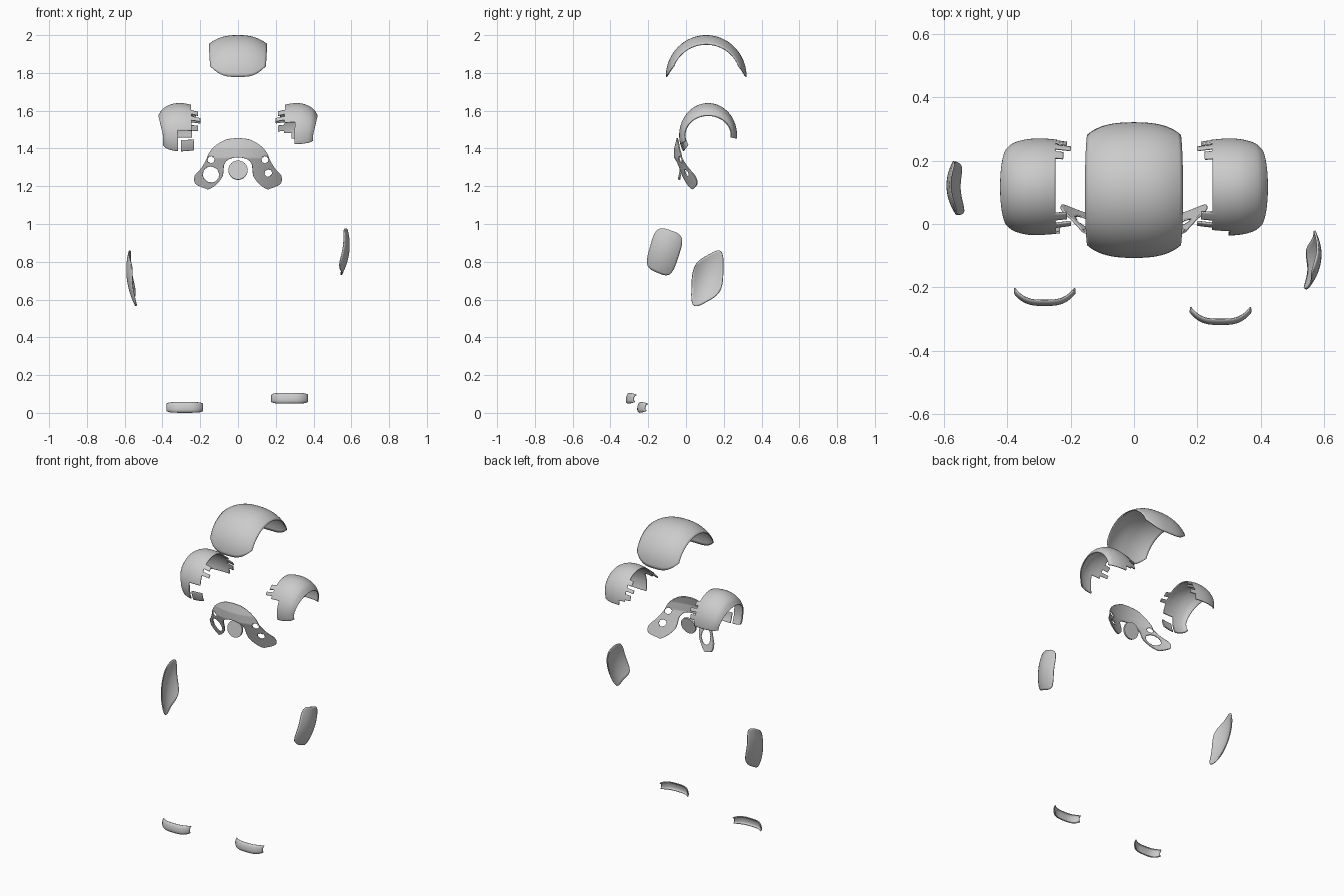
import bpy, bmesh, math

if "Cube" in bpy.data.objects:
    bpy.data.objects.remove(bpy.data.objects["Cube"])


def sheet(name, nu, nv, point, keep=None, thick=0.006):
    """Curved plate from a parametric grid; keep(u, v) cuts slots and holes."""
    bm = bmesh.new()
    grid = [[bm.verts.new(point(i / nu, j / nv)) for j in range(nv + 1)] for i in range(nu + 1)]
    for i in range(nu):
        for j in range(nv):
            if keep is None or keep((i + .5) / nu, (j + .5) / nv):
                bm.faces.new((grid[i][j], grid[i + 1][j], grid[i + 1][j + 1], grid[i][j + 1]))
    bmesh.ops.delete(bm, geom=[v for v in bm.verts if not v.link_faces], context='VERTS')
    bmesh.ops.remove_doubles(bm, verts=bm.verts, dist=1e-5)
    bmesh.ops.recalc_face_normals(bm, faces=bm.faces)
    me = bpy.data.meshes.new(name)
    bm.to_mesh(me)
    bm.free()
    ob = bpy.data.objects.new(name, me)
    bpy.context.collection.objects.link(ob)
    mod = ob.modifiers.new("thickness", 'SOLIDIFY')
    mod.thickness = thick
    mod.offset = 0
    smooth(ob)
    return ob


def smooth(ob):
    bpy.ops.object.select_all(action='DESELECT')
    ob.select_set(True)
    bpy.context.view_layer.objects.active = ob
    bpy.ops.object.shade_smooth_by_angle(angle=math.radians(40))


def spline(pts, t):
    """Catmull-Rom point on a list of tuples, t in 0..1."""
    n = len(pts) - 1
    k = min(int(t * n), n - 1)
    f = t * n - k
    a, b, c, d = (pts[max(0, min(n, k + o))] for o in (-1, 0, 1, 2))
    return [.5 * (2 * q + (r - p) * f + (2 * p - 5 * q + 4 * r - s) * f * f
                  + (3 * q - p - 3 * r + s) * f ** 3) for p, q, r, s in zip(a, b, c, d)]


# helmet: arched dome band with rounded corners
def helmet(u, v):
    s = 2 * u - 1
    t0 = 19 * abs(s) ** 3.5
    t = math.radians(t0 + (180 - 2 * t0) * v)
    drop = abs(s) ** 2.5
    return (.153 * s * (1 - .06 * (1 - math.sin(t))), .107 - .211 * (1 - .14 * drop) * math.cos(t),
            1.779 + .218 * (1 - .21 * drop) * math.sin(t))


sheet("helmet_dome", 28, 40, helmet)


# shoulders: domed arches with torn, slotted inner edges
CREST = [(.20, .86), (.25, .95), (.30, 1.0), (.35, .97), (.395, .83), (.42, .62)]


def shoulder(side, t_front, t_back):
    def point(u, v):
        x, f = spline(CREST, u)
        t = math.radians(t_front + (t_back - t_front) * v)
        x -= .025 * (1 - max(0, math.sin(t))) * u
        return (side * x, .117 - .150 * (.5 + .5 * f) * math.cos(t), 1.47 + .167 * f * math.sin(t))

    def keep(u, v):
        x = spline(CREST, u)[0]
        t = t_front + (t_back - t_front) * v
        if x < .25:  # strips on the inner edge
            strips = ((30, 38), (44, 56), (128, 140), (146, 153), (160, 172))
            if side < 0 and t < -8 and x > .24:
                return True
            return any(a < t < b and x > .2 + .012 * (i % 3) for i, (a, b) in enumerate(strips))
        if side > 0:  # front flap only on the outer half
            if t < 25 and x < .31:
                return False
            return not (t > 176 and x < .29)
        if x < .33 and (-8 < t < 8):
            return False
        return not (t < 8 and .315 < x < .33)
    return point, keep


for side, label, a, b in ((1, "right", -16, 186), (-1, "left", -30, 184)):
    p, k = shoulder(side, a, b)
    sheet("shoulder_guard_" + label, 46, 100, p, k)


# collar: horseshoe chest plate with holes
OUTER = [(0, 1.455), (.06, 1.447), (.115, 1.417), (.15, 1.38), (.17, 1.335),
         (.195, 1.295), (.228, 1.255), (.222, 1.212), (.16, 1.184)]
INNER = [(0, 1.353), (.035, 1.348), (.06, 1.335), (.074, 1.312), (.077, 1.28),
         (.083, 1.25), (.102, 1.223), (.127, 1.2), (.15, 1.186)]
HOLES = [(.143, 1.34, .019), (-.143, 1.34, .019), (.16, 1.27, .02), (-.143, 1.262, .043)]


def collar(u, v):
    s = 2 * u - 1
    o, i = spline(OUTER, abs(s)), spline(INNER, abs(s))
    x = math.copysign(1, s) * (o[0] + (i[0] - o[0]) * v)
    z = o[1] + (i[1] - o[1]) * v
    y = -.06 + 1.4 * x * x + .36 * max(0, 1.35 - z) + .25 * max(0, z - 1.4)
    return x, y, z


def collar_keep(u, v):
    x, _, z = collar(u, v)
    return all(math.hypot(x - a, z - b) > r for a, b, r in HOLES)


sheet("chest_collar", 160, 32, collar, collar_keep)

# round chest disc
bpy.ops.mesh.primitive_cylinder_add(vertices=40, radius=.051, depth=.012, location=(0, -.028, 1.285),
                                    rotation=(math.radians(80), 0, 0))
disc = bpy.context.object
disc.name = "chest_disc"
smooth(disc)


# hand plates: bulged rounded quads (corners given as y, z)
def hand_plate(name, side, corners):
    bl, br, tr, tl = corners

    def point(u, v):
        a, b = 2 * u - 1, 2 * v - 1
        p, q = a * (1.05 - .17 * b ** 4), b * (1.05 - .17 * a ** 4)
        w = ((1 - p) * (1 - q) / 4, (1 + p) * (1 - q) / 4, (1 + p) * (1 + q) / 4, (1 - p) * (1 + q) / 4)
        y, z = (sum(k * c[n] for k, c in zip(w, (bl, br, tr, tl))) for n in (0, 1))
        x = .586 + .004 * p + .014 * q - .022 * p * p - .02 * q * q
        return side * x, y, z
    sheet(name, 16, 20, point)


hand_plate("hand_plate_right", 1, ((-.215, .775), (-.08, .72), (-.01, .935), (-.155, .985)))
hand_plate("hand_plate_left", -1, ((.03, .55), (.19, .64), (.195, .875), (.038, .785)))

# toe caps: shallow curved bands
LIP = [(.008, 0), (0, .18), (.001, .6), (.007, .9), (.015, 1)]


def toe_cap(name, cx, front, base):
    def point(u, v):
        s = 2 * u - 1
        dy, h = spline(LIP, v)
        squeeze = 1 - .3 * abs(s) ** 6
        z = base + .029 + (h - .5) * .052 * squeeze
        return cx + .095 * s, front + dy + .038 * abs(s) ** 3.2, z
    sheet(name, 24, 10, point)


toe_cap("toe_cap_left", -.282, -.255, 0)
toe_cap("toe_cap_right", .273, -.315, .048)
